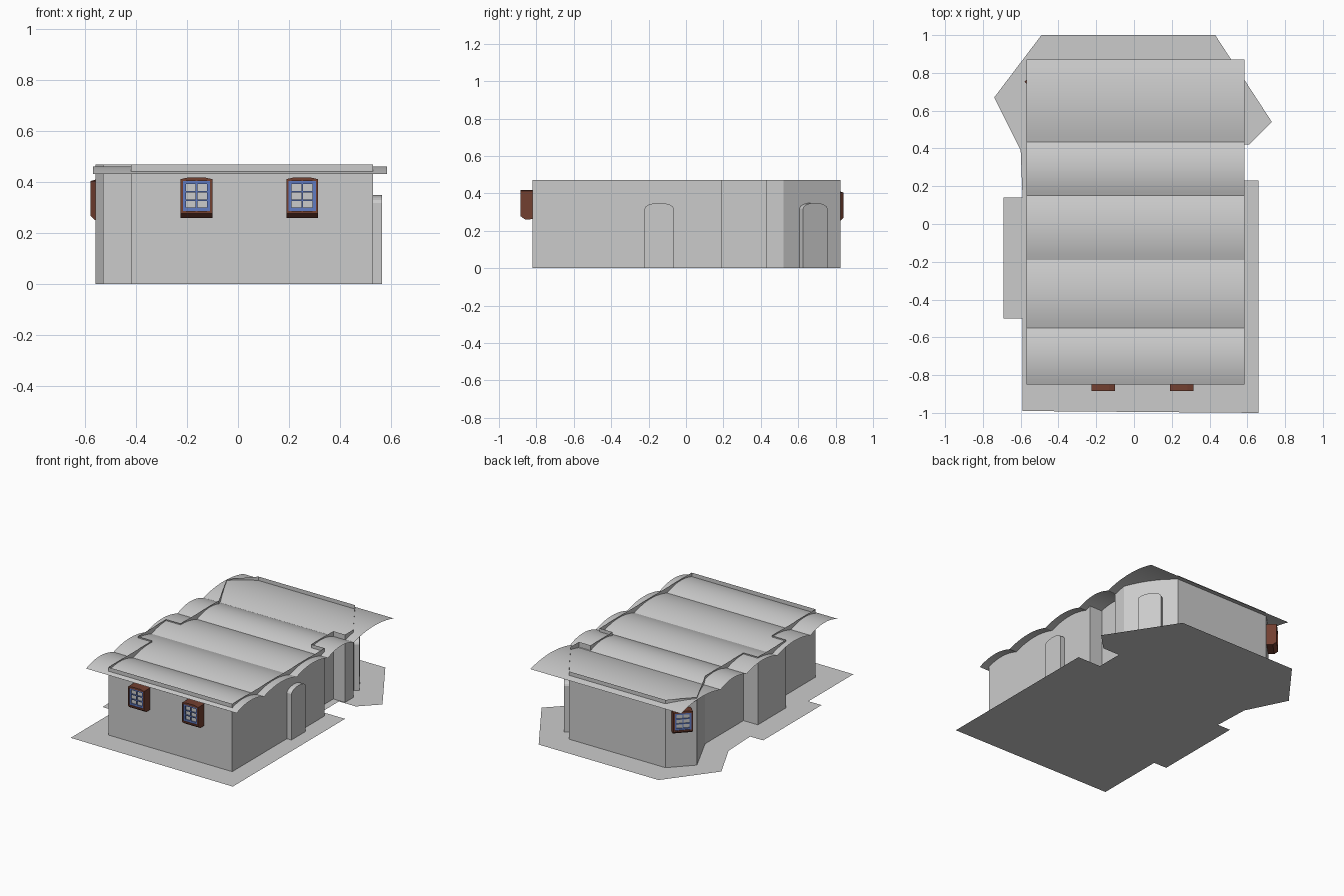
import bpy, bmesh, math
from mathutils import Matrix, Vector

if "Cube" in bpy.data.objects:
    bpy.data.objects.remove(bpy.data.objects["Cube"])


def material(name, rgb):
    m = bpy.data.materials.new(name)
    m.diffuse_color = (*rgb, 1)
    m.use_nodes = True
    m.node_tree.nodes["Principled BSDF"].inputs["Base Color"].default_value = m.diffuse_color
    return m


BROWN = material("brown_wood", (0.17, 0.05, 0.03))
BLUE = material("blue_paint", (0.12, 0.2, 0.55))


def make(name, bm, mat=None, matrix=None):
    me = bpy.data.meshes.new(name)
    bm.to_mesh(me)
    bm.free()
    ob = bpy.data.objects.new(name, me)
    bpy.context.collection.objects.link(ob)
    if mat:
        me.materials.append(mat)
    if matrix:
        ob.matrix_world = matrix
    return ob


def sweep(bm, pts, vec, closed=True, caps=True):
    """Sweep a line of 3D points along a vector."""
    a = [bm.verts.new(p) for p in pts]
    b = [bm.verts.new(Vector(p) + Vector(vec)) for p in pts]
    n = len(pts)
    for i in range(n if closed else n - 1):
        j = (i + 1) % n
        bm.faces.new((a[i], a[j], b[j], b[i]))
    if caps:
        bm.faces.new(a[::-1])
        bm.faces.new(b)
        bmesh.ops.recalc_face_normals(bm, faces=bm.faces)


def box(bm, x0, x1, y0, y1, z0, z1):
    sweep(bm, [(x0, y0, z0), (x1, y0, z0), (x1, y1, z0), (x0, y1, z0)], (0, 0, z1 - z0))


def place(x, y, nx, ny, z=0):
    """Local -y points along the outward wall normal (nx, ny)."""
    return Matrix.Translation((x, y, z)) @ Matrix.Rotation(math.atan2(nx, -ny), 4, 'Z')


# Paved base following the plan
base = [(-.59, -.99), (.66, -1), (.66, .23), (.48, .23), (.48, .42), (.61, .42), (.73, .54),
        (.43, 1), (-.49, 1), (-.74, .67), (-.6, .39), (-.59, .14), (-.69, .14), (-.69, -.5),
        (-.59, -.5)]
bm = bmesh.new()
bm.faces.new([bm.verts.new((x, y, 0)) for x, y in base])
make("paved_base", bm)

# Thin outer walls
plan = [(-.42, -.82), (.53, -.82), (.53, .19), (.43, .19), (.43, .43), (.52, .43), (.52, .52),
        (.32, .825), (-.42, .825), (-.56, .68), (-.42, .39), (-.42, -.03), (-.53, -.03),
        (-.53, -.34), (-.42, -.34)]
bm = bmesh.new()
sweep(bm, [(x, y, 0) for x, y in plan], (0, 0, .47), caps=False)
make("outer_walls", bm)

# Roof of five shallow vaults
seams = [-.85, -.55, -.19, .15, .435, .87]
STEPS = 12
profile = [(seams[0], .432)]
for y0, y1 in zip(seams, seams[1:]):
    for i in range(1, STEPS + 1):
        t = i / STEPS
        profile.append((y0 + (y1 - y0) * t, .432 + .03 * 4 * t * (1 - t)))
bm = bmesh.new()
sweep(bm, [(.585, y, z) for y, z in profile], (-1.155, 0, 0), closed=False, caps=False)
bmesh.ops.reverse_faces(bm, faces=bm.faces)
roof = make("vaulted_roof", bm)
bpy.context.view_layer.objects.active = roof
roof.select_set(True)
bpy.ops.object.shade_smooth_by_angle(angle=math.radians(25))


# Raised doors with low arched heads
def door(name, matrix):
    w, arch = .078, []
    for i in range(9):
        a = math.pi * i / 8
        arch.append((w * math.cos(a), 0, .318 + .031 * math.sin(a)))
    bm = bmesh.new()
    sweep(bm, [(-w, 0, 0), (w, 0, 0)] + arch, (0, -.035, 0))
    make(name, bm, None, matrix)


door("side_door", place(.53, -.143, 1, 0))
door("corner_door", place(.42, .672, .305, .2))


# Windows: deep wooden surround, painted lattice and panes
def window(name, matrix):
    h = .0625
    bm = bmesh.new()
    for s in (-1, 1):
        x = sorted((s * h, s * (h - .009)))
        box(bm, x[0], x[1], -.065, 0, .28, .412)
    top = [(h, 0, .405), (h, 0, .412), (h / 2, 0, .419), (-h / 2, 0, .419), (-h, 0, .412),
           (-h, 0, .405)]
    sweep(bm, top, (0, -.065, 0))
    sill = [(-h, 0, .262), (-h, -.04, .26), (-h, -.065, .278), (-h, -.065, .288), (-h, 0, .288)]
    sweep(bm, sill, (2 * h, 0, 0))
    make(name + "_surround", bm, BROWN, matrix)

    bm = bmesh.new()
    w, z0, z1 = .0535, .288, .405
    for c, r in ((-w + .006, .006), (0, .003), (w - .006, .006)):
        box(bm, c - r, c + r, -.06, -.046, z0, z1)
    for c, r in ((z0 + .006, .006), (.33, .003), (.363, .003), (z1 - .006, .006)):
        box(bm, -w, w, -.059, -.046, c - r, c + r)
    make(name + "_lattice", bm, BLUE, matrix)

    bm = bmesh.new()
    box(bm, -w, w, -.052, -.047, z0, z1)
    make(name + "_panes", bm, None, matrix)


window("front_window_left", place(-.163, -.82, 0, -1))
window("front_window_right", place(.252, -.82, 0, -1))
window("corner_window", place(-.49, .7525, -.145, .14, -.008))
